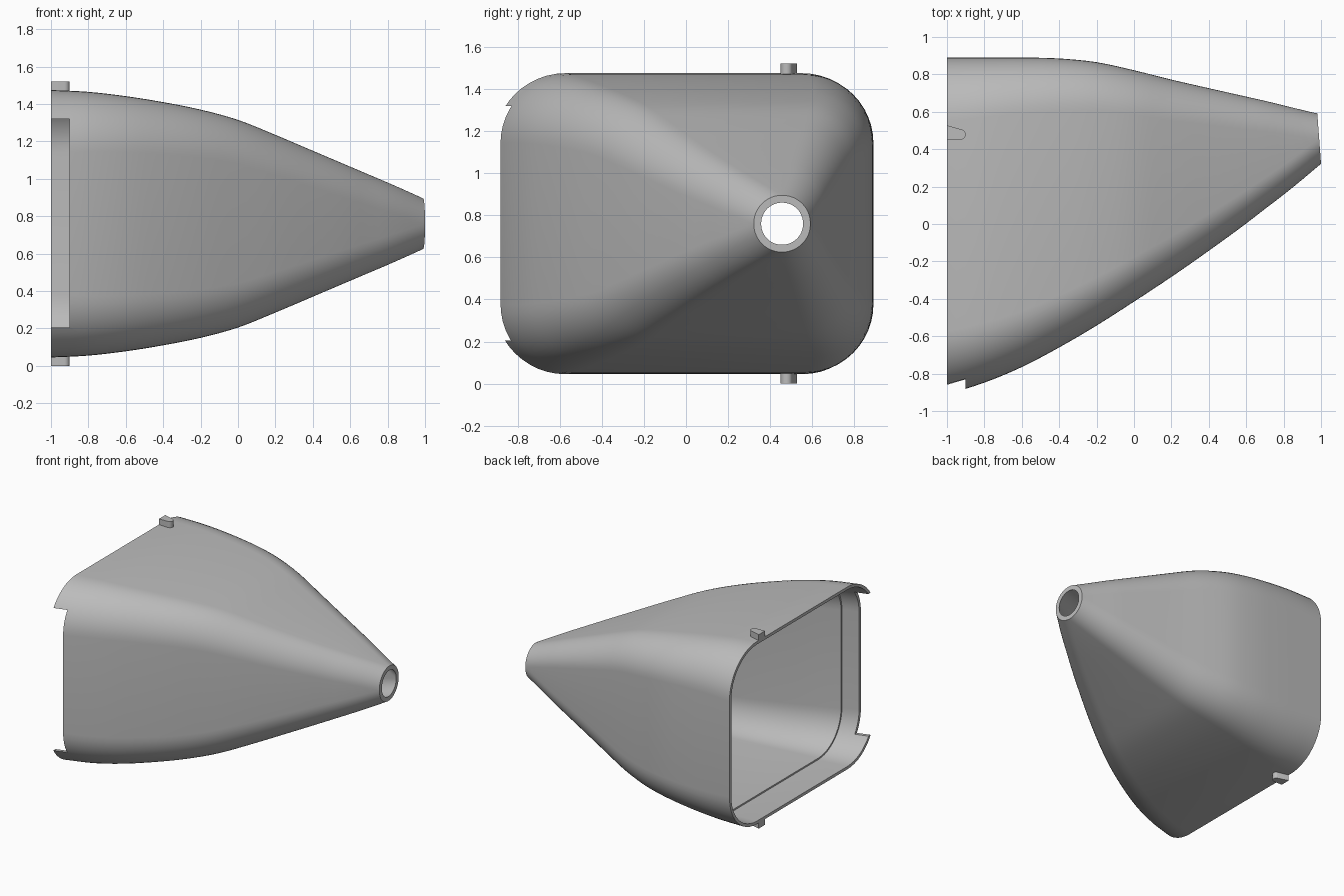
import bpy, bmesh, math

if "Cube" in bpy.data.objects:
    bpy.data.objects.remove(bpy.data.objects["Cube"])

# Duct outline at even stations from x = -1 to x = 1
HALF_Z = [0.715, 0.705, 0.682, 0.65, 0.61, 0.555, 0.475, 0.39, 0.305, 0.22, 0.135]
Y_MAX = [0.89, 0.89, 0.89, 0.885, 0.865, 0.822, 0.772, 0.726, 0.681, 0.636, 0.59]
Y_MIN = [-0.912, -0.848, -0.765, -0.66, -0.543, -0.415, -0.283, -0.143, 0.003, 0.16, 0.323]
MID_Z = 0.76

grey = bpy.data.materials.new("warm grey plastic")
grey.diffuse_color = (0.5, 0.5, 0.5, 1)
grey.use_nodes = True
grey.node_tree.nodes["Principled BSDF"].inputs["Base Color"].default_value = grey.diffuse_color


def smooth_at(vals, x):
    """Catmull-Rom interpolation through evenly spaced stations."""
    f = (x + 1) / 2 * (len(vals) - 1)
    i = min(int(f), len(vals) - 2)
    t = f - i
    b, c = vals[i], vals[i + 1]
    a = vals[i - 1] if i > 0 else 2 * b - c
    d = vals[i + 2] if i + 2 < len(vals) else 2 * c - b
    return b + 0.5 * t * (c - a + t * (2 * a - 5 * b + 4 * c - d + t * (3 * (b - c) + d - a)))


def ring(x, inset, segs=12):
    """Rounded rectangle that turns into a circle at the tip."""
    y0, y1 = smooth_at(Y_MIN, x) + inset, smooth_at(Y_MAX, x) - inset
    hz = smooth_at(HALF_Z, x) - inset
    cy, hy = (y0 + y1) / 2, (y1 - y0) / 2
    r = 0.34 + (0.135 - 0.34) * (x + 1) / 2 - inset
    r = min(r, hy, hz)
    tilt = max(0, (x - 0.7) / 0.3)
    pts = []
    for k, (sy, sz) in enumerate([(1, 1), (-1, 1), (-1, -1), (1, -1)]):
        for j in range(segs + 1):
            a = math.pi / 2 * (k + j / segs)
            # tiny offset keeps corner points apart where the flats vanish
            y = cy + sy * max(hy - r, 0.001) + r * math.cos(a)
            z = MID_Z + sz * max(hz - r, 0.001) + r * math.sin(a)
            pts.append((x - tilt * 0.02 * (y - 0.323) / 0.267, y, z))
    return pts


def finish(bm, name):
    bmesh.ops.recalc_face_normals(bm, faces=bm.faces)
    me = bpy.data.meshes.new(name)
    bm.to_mesh(me)
    bm.free()
    ob = bpy.data.objects.new(name, me)
    bpy.context.collection.objects.link(ob)
    me.materials.append(grey)
    return ob


def smooth(ob):
    bpy.ops.object.select_all(action='DESELECT')
    ob.select_set(True)
    bpy.context.view_layer.objects.active = ob
    bpy.ops.object.shade_smooth_by_angle(angle=math.radians(30))


# Duct shell: outer skin, tip rim, inner skin with a small step, mouth rim
STEP_X = -0.78
xs = [-1 + i / 20 for i in range(41)]
path = [(x, 0) for x in xs]
path += [(x, 0.035) for x in reversed(xs) if x > STEP_X + 0.01]
path += [(STEP_X, 0.035), (STEP_X, 0.023)]
path += [(x, 0.023) for x in reversed(xs) if x < STEP_X - 0.01]

bm = bmesh.new()
rings = [[bm.verts.new(p) for p in ring(x, t)] for x, t in path]
for i, ra in enumerate(rings):
    rb = rings[(i + 1) % len(rings)]
    for j in range(len(ra)):
        k = (j + 1) % len(ra)
        bm.faces.new((ra[j], ra[k], rb[k], rb[j]))
duct = finish(bm, "duct_shell")

# Notch in the mouth on the front wall
bm = bmesh.new()
bmesh.ops.create_cube(bm, size=1)
for v in bm.verts:
    v.co.x = -0.9 if v.co.x > 0 else -1.2
    v.co.y = -0.4 if v.co.y > 0 else -1.3
    v.co.z = 1.32 if v.co.z > 0 else 0.205
cutter = finish(bm, "notch_cutter")
cutter.hide_render = True
mod = duct.modifiers.new("notch", 'BOOLEAN')
mod.operation = 'DIFFERENCE'
mod.solver = 'EXACT'
mod.object = cutter
bpy.context.view_layer.objects.active = duct
bpy.ops.object.modifier_apply(modifier=mod.name)
bpy.data.objects.remove(cutter)
smooth(duct)

# Locating tabs above and below the mouth: tapered with rounded inner end
outline = [(-1, 0.45)]
for cx, cy, r, a0, a1 in [(-0.928, 0.478, 0.028, -90, 0), (-0.925, 0.48, 0.025, 0, 72)]:
    for j in range(6):
        a = math.radians(a0 + (a1 - a0) * j / 5)
        outline.append((cx + r * math.cos(a), cy + r * math.sin(a)))
outline.append((-1, 0.528))
for name, z0, z1 in [("upper_tab", 1.455, 1.52), ("lower_tab", 0.0, 0.065)]:
    bm = bmesh.new()
    lo = [bm.verts.new((x, y, z0)) for x, y in outline]
    hi = [bm.verts.new((x, y, z1)) for x, y in outline]
    bm.faces.new(lo)
    bm.faces.new(hi)
    for j in range(len(lo)):
        k = (j + 1) % len(lo)
        bm.faces.new((lo[j], lo[k], hi[k], hi[j]))
    bmesh.ops.remove_doubles(bm, verts=bm.verts, dist=0.0005)
    smooth(finish(bm, name))
